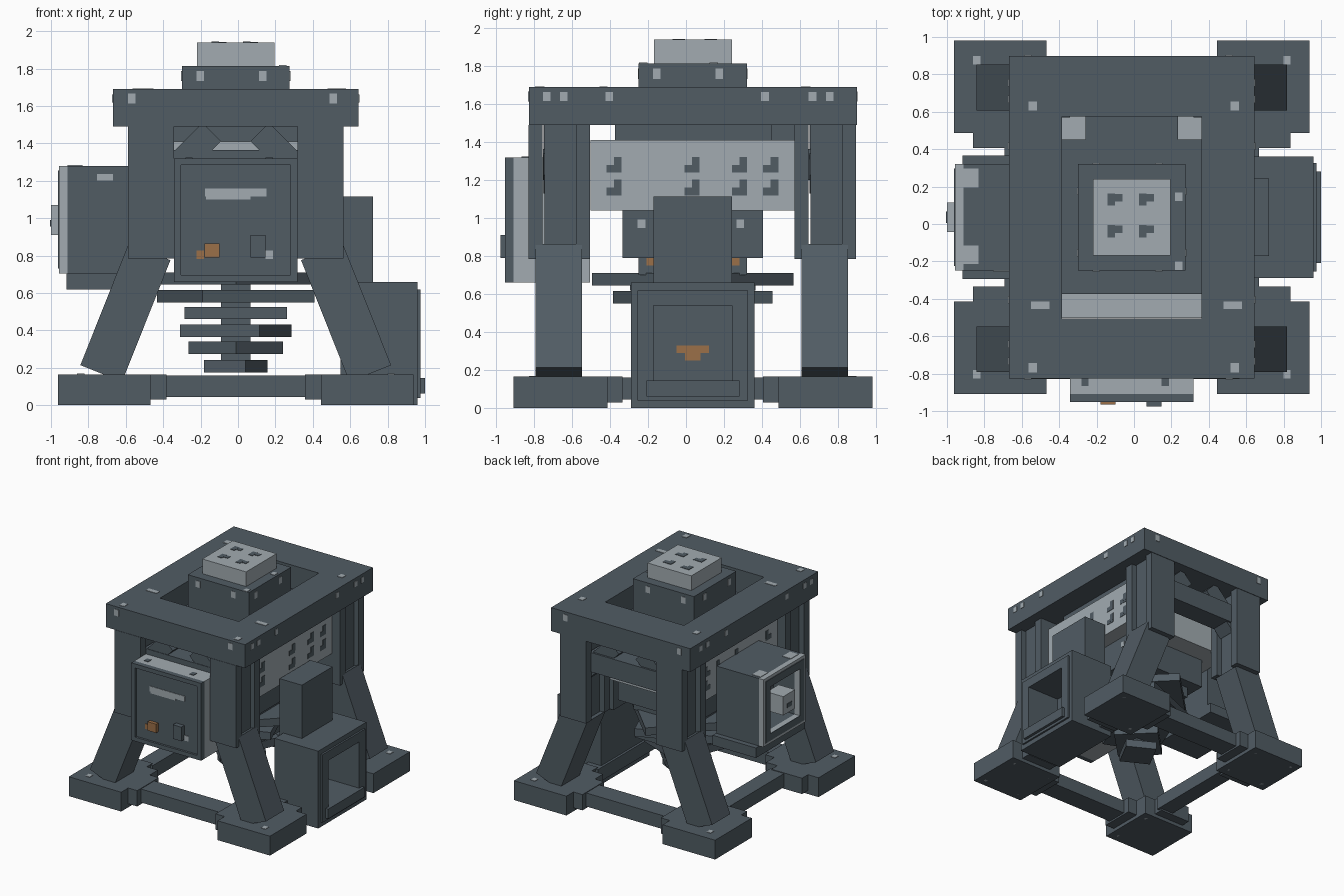
import bpy, bmesh, math
from mathutils import Matrix, Vector

if "Cube" in bpy.data.objects:
    bpy.data.objects.remove(bpy.data.objects["Cube"])

# All spans are measured from the axis of symmetry of the machine
CENTRE = Vector((-.012, .036, 0))


def material(name, rgb):
    mat = bpy.data.materials.new(name)
    mat.use_nodes = True
    colour = (*rgb, 1)
    mat.diffuse_color = colour
    mat.node_tree.nodes["Principled BSDF"].inputs["Base Color"].default_value = colour
    return mat


steel = material("dark_steel", (.082, .107, .127))
pale = material("pale_metal", (.36, .41, .44))
rust = material("rust_orange", (.33, .16, .065))


def solid(name, mat, *blocks, tilt=None):
    """One object from blocks, each a triple of (low, high) spans."""
    bm = bmesh.new()
    for spans in blocks:
        mid = Vector([(a + b) / 2 for a, b in spans])
        size = [abs(b - a) for a, b in spans]
        turn = tilt or Matrix.Identity(4)
        bmesh.ops.create_cube(bm, size=1, matrix=Matrix.Translation(mid + CENTRE) @ turn @ Matrix.Diagonal((*size, 1)))
    mesh = bpy.data.meshes.new(name)
    bm.to_mesh(mesh)
    bm.free()
    mesh.materials.append(mat)
    obj = bpy.data.objects.new(name, mesh)
    bpy.context.collection.objects.link(obj)
    return obj


def sym(half):
    return (-half, half)


def side(s, low, high):
    return tuple(sorted((s * low, s * high)))


def around(mid, size):
    return (mid - size / 2, mid + size / 2)


def oriented(axis, depth, u, v):
    spans = [u, v]
    spans.insert(axis, depth)
    return spans


def frame(name, mat, axis, depth, outer_u, outer_v, inner_u, inner_v):
    """Rectangular ring facing along an axis."""
    solid(name, mat,
          oriented(axis, depth, (outer_u[0], inner_u[0]), outer_v),
          oriented(axis, depth, (inner_u[1], outer_u[1]), outer_v),
          oriented(axis, depth, inner_u, (outer_v[0], inner_v[0])),
          oriented(axis, depth, inner_u, (inner_v[1], outer_v[1])))


def spots(name, mat, axis, level, points, w=.04, h=.045):
    """Thin worn patches lying on a face."""
    solid(name, mat, *[oriented(axis, around(level, .008), around(u, w), around(v, h)) for u, v in points])


def hooks(name, axis, level, us, vs, flip):
    """Thin L-shaped marks."""
    blocks = []
    for u in us:
        for v in vs:
            blocks.append(oriented(axis, around(level, .008), around(u + flip * .02, .04), around(v + .01, .065)))
            blocks.append(oriented(axis, around(level, .006), around(u, .08), around(v - flip * .02, .04)))
    solid(name, steel, *blocks)


# Base: feet, stubs and connecting beams
for s in (-1, 1):
    for t in (-1, 1):
        solid("foot", steel, (side(s, .455, .95), side(t, .45, .945), (0, .165)))
        solid("foot_stub", steel,
              (side(s, .56, .85), side(t, .37, .45), (.03, .165)),
              (side(s, .37, .455), side(t, .56, .85), (.03, .165)))
    solid("side_beam", steel, (side(s, .54, .68), sym(.4), (.045, .16)))
    solid("cross_beam", steel, (sym(.4), side(s, .62, .8), (.045, .16)))
corners = [(s * a, t * b) for s in (-1, 1) for t in (-1, 1) for a in (.52, .88) for b in (.52, .88)]
spots("foot_bolts_below", pale, 2, 0.004, corners, .025, .025)
spots("foot_wear", pale, 2, .165, [(s * .83, t * .84) for s in (-1, 1) for t in (-1, 1)])

# Slanted legs, H-section columns and corner braces
for s in (-1, 1):
    for y in (-.866, .534):
        column_x = side(s, .33, .575)
        solid("column", steel,
              (column_x, (y, y + .075), (.785, 1.49)),
              (side(s, .37, .535), (y + .085, y + .25), (.785, 1.49)),
              (column_x, (y + .25, y + .325), (.785, 1.49)))
        leg_y = around(y + .16, .245)
        solid("leg", steel, (around(s * .59, .24), leg_y, around(.495, .7)),
              tilt=Matrix.Rotation(-s * math.radians(21.7), 4, "Y"))
        solid("brace", steel, (around(s * .27, .14), around(y + .16, .16), around(1.32, .4)),
              tilt=Matrix.Rotation(-s * math.radians(45), 4, "Y"))
for y in (-.7, .7):
    solid("brace_beam", steel, (sym(.35), around(y, .18), (1.2, 1.365)))

# Top frame and cap
frame("top_frame", steel, 2, (1.49, 1.69), sym(.657), sym(.863), sym(.372), sym(.54))
solid("cap_block", steel, (sym(.288), sym(.285), (1.45, 1.815)))
solid("cap_plate", pale, (sym(.207), sym(.205), (1.815, 1.94)))
hooks("cap_marks", 2, 1.94, (-.09, .08), (-.085, .085), -1)
spots("frame_wear_top", pale, 2, 1.69, [(x, y) for x in (-.53, .55) for y in (-.805, .595)], .045, .05)
spots("frame_smears", pale, 2, 1.69, [sym(.47), (.54, -.47)][1:] + [(-.49, -.47)], .1, .04)
spots("block_wear_top", pale, 2, 1.815, [(.25, .11), (.25, -.26)])
for s in (-1, 1):
    spots("frame_wear_end", pale, 1, s * .863, [(-.555, 1.64), (.52, 1.64)], .04, .055)
    spots("block_wear_end", pale, 1, s * .285, [(-.19, 1.76), (.145, 1.76)], .04, .055)
    spots("frame_wear_side", pale, 0, s * .657, [(y, 1.64) for y in (-.77, -.68, -.44, .38, .63, .72)])
    spots("block_wear_side", pale, 0, s * .288, [(-.19, 1.76), (.14, 1.76)], .04, .055)

# Central body with top cover and lower housing
solid("body", pale, (sym(.5), sym(.538), (1.04, 1.41)))
solid("body_cover", steel,
      (sym(.45), (-.41, .415), (1.41, 1.489)), (sym(.247), (.415, .538), (1.41, 1.489)))
for s in (-1, 1):
    hooks("body_marks", 0, s * .5, (-.415, -.005, .245, .41), (1.16, 1.28), 1)
solid("lower_housing", steel, (sym(.37), sym(.37), (.79, 1.04)))
solid("lower_collar", steel, (sym(.285), sym(.285), (.7, .79)))
for s in (-1, 1):
    spots("collar_rust", rust, 0, s * .285, [(-.22, .77), (.22, .77)], .05, .04)
    spots("housing_wear", pale, 0, s * .37, [(-.27, .97), (.25, .97)])

# Twisted stack of plates on a shaft
solid("shaft", steel, (sym(.08), sym(.08), (.2, .72)))
stack = [(.175, .126, -28), (.275, .179, 45), (.365, .228, -22), (.46, .275, 0), (.55, .323, 22), (.645, .375, 45)]
for z, half, angle in stack:
    solid("stack_plate", steel, (sym(half), sym(half), (z, z + .066)),
          tilt=Matrix.Rotation(math.radians(angle), 4, "Z"))

# Front control box
panel_x = sym(.33)
solid("control_box", pale, (panel_x, (-.945, -.54), (.66, 1.32)))
frame("control_rim", steel, 1, (-.988, -.945), panel_x, (.66, 1.32), sym(.292), (.695, 1.285))
solid("control_panel", steel, (sym(.292), (-.97, -.945), (.695, 1.285)))
solid("panel_smear", pale,
      (around(0, .33), around(-.97, .008), (1.115, 1.16)), (around(-.04, .24), around(-.97, .007), (1.1, 1.13)))
solid("rust_button", rust, (around(-.127, .08), (-1.0, -.96), (.79, .865)))
solid("dark_switch", steel, (around(.12, .08), (-1.012, -.96), (.79, .91)))
spots("rust_stain", rust, 1, -.97, [(-.19, .805)])
spots("switch_wear", pale, 1, -.97, [(.18, .805)])
spots("control_top_marks", steel, 2, 1.32, [(-.25, -.88), (.18, -.88)])

# Floor-standing box on the left with a deep opening
opening_y, opening_z = sym(.207), (.145, .54)
solid("left_box_back", steel, (around(.62, .12), sym(.325), (0, .66)))
frame("left_box", steel, 0, (.68, .972), sym(.325), (0, .66), opening_y, opening_z)
frame("left_box_lip", steel, 0, (.972, .987), sym(.29), (.04, .62), opening_y, opening_z)
solid("left_box_step", steel, (around(.998, .025), sym(.245), (.062, .145)))
solid("left_box_rust", rust,
      (around(.68, .008), sym(.085), (.29, .33)), (around(.68, .007), sym(.04), (.25, .3)))
solid("left_riser", steel, (around(.63, .21), sym(.207), (.6, 1.115)))

# Hanging box on the right with a pale rim and knob
hole_y, hole_z = sym(.2), (.79, 1.19)
solid("right_box_tray", steel, (around(-.7, .41), sym(.33), (.62, .705)))
solid("right_box_back", steel, (around(-.6, .2), sym(.285), (.705, 1.28)))
frame("right_box", steel, 0, (-.9, -.7), sym(.285), (.705, 1.28), hole_y, hole_z)
frame("right_box_rim", pale, 0, (-.944, -.9), sym(.285), (.705, 1.28), hole_y, hole_z)
frame("right_box_face", steel, 0, (-.95, -.944), sym(.26), (.73, 1.255), hole_y, hole_z)
solid("right_knob", pale, (around(-.91, .155), sym(.08), (.91, 1.07)))
solid("right_knob_stem", steel, (around(-.78, .2), sym(.045), (.95, .99)))
solid("right_knob_mark", steel, (around(-.988, .008), sym(.03), (.955, .99)))
spots("right_box_smear", pale, 1, -.285, [(-.7, 1.22)], .085, .035)
spots("right_box_top_wear", pale, 2, 1.28, [(-.86, .21), (-.86, -.2)], .08, .1)
